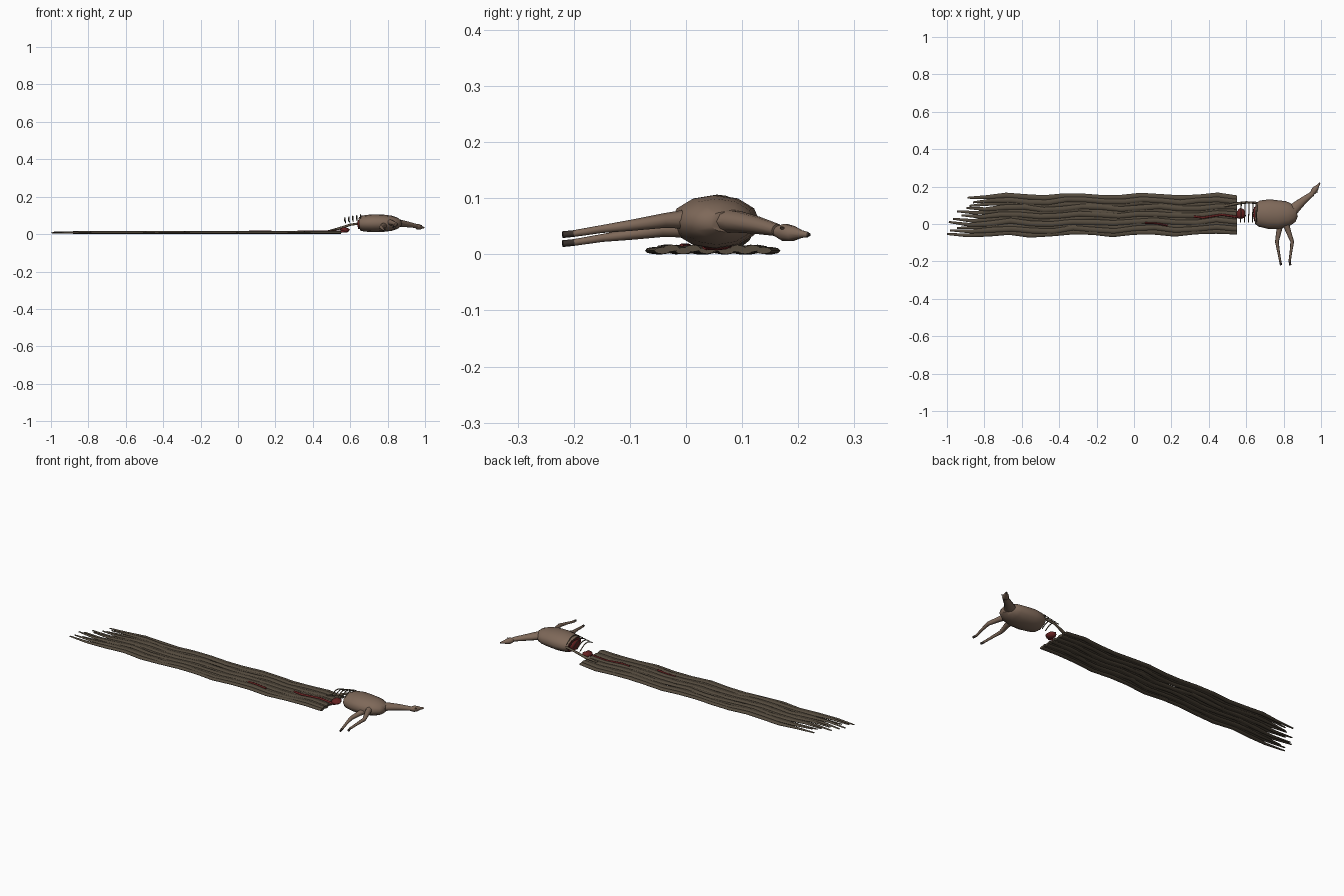
import bpy, bmesh, math, random
from mathutils import Vector

random.seed(4)
if "Cube" in bpy.data.objects:
    bpy.data.objects.remove(bpy.data.objects["Cube"])


def material(name, rgb):
    m = bpy.data.materials.new(name)
    m.use_nodes = True
    m.diffuse_color = (*rgb, 1)
    m.node_tree.nodes["Principled BSDF"].inputs["Base Color"].default_value = (*rgb, 1)
    return m


HIDE = material("brown hide", (0.21, 0.14, 0.1))
STRAND = material("dark bark brown", (0.09, 0.07, 0.048))
HOOF = material("dark hoof", (0.04, 0.03, 0.025))
FLESH = material("dark red flesh", (0.13, 0.015, 0.015))
BONE = material("dull bone", (0.12, 0.09, 0.06))


def loft(name, path, mats, sides=10, pick=None):
    """Sweep an oval along points (x, y, z, half width, half height)."""
    bm = bmesh.new()
    pts = [Vector(p[:3]) for p in path]
    rings = []
    for i, p in enumerate(path):
        t = (pts[min(i + 1, len(pts) - 1)] - pts[max(i - 1, 0)]).normalized()
        side = Vector((0, 0, 1)).cross(t).normalized()
        up = t.cross(side)
        rings.append([bm.verts.new(pts[i] + side * p[3] * math.cos(a) + up * p[4] * math.sin(a))
                      for a in (math.tau * k / sides for k in range(sides))])
    for i, (a, b) in enumerate(zip(rings, rings[1:])):
        for k in range(sides):
            n = (k + 1) % sides
            f = bm.faces.new((a[k], a[n], b[n], b[k]))
            f.material_index = pick(i) if pick else 0
    bm.faces.new(rings[0][::-1]).material_index = pick(-1) if pick else 0
    bm.faces.new(rings[-1]).material_index = pick(len(path) - 2) if pick else 0
    return finish(name, bm, mats)


def finish(name, bm, mats):
    bmesh.ops.recalc_face_normals(bm, faces=bm.faces)
    me = bpy.data.meshes.new(name)
    bm.to_mesh(me)
    bm.free()
    for m in mats:
        me.materials.append(m)
    ob = bpy.data.objects.new(name, me)
    bpy.context.collection.objects.link(ob)
    bpy.ops.object.select_all(action="DESELECT")
    ob.select_set(True)
    bpy.context.view_layer.objects.active = ob
    bpy.ops.object.shade_smooth_by_angle(angle=math.radians(50))
    return ob


def blob(name, centre, size, mat):
    bm = bmesh.new()
    bmesh.ops.create_icosphere(bm, subdivisions=2, radius=1)
    for v in bm.verts:
        j = random.uniform(0.85, 1.1)
        v.co = Vector(c + s * j * q for c, s, q in zip(centre, size, v.co))
    return finish(name, bm, [mat])


# Torso, torn open at the back end
loft("torso", [
    (0.65, 0.057, 0.055, 0.056, 0.036),
    (0.67, 0.056, 0.057, 0.070, 0.043),
    (0.72, 0.053, 0.058, 0.079, 0.048),
    (0.77, 0.050, 0.058, 0.077, 0.047),
    (0.82, 0.055, 0.058, 0.068, 0.041),
    (0.85, 0.062, 0.058, 0.052, 0.031),
    (0.866, 0.068, 0.058, 0.028, 0.018)],
    [HIDE, FLESH], 12, lambda i: 1 if i < 0 else 0)

# Neck and head
loft("neck", [
    (0.825, 0.055, 0.060, 0.036, 0.024),
    (0.865, 0.090, 0.058, 0.028, 0.020),
    (0.905, 0.125, 0.052, 0.020, 0.016),
    (0.955, 0.163, 0.043, 0.013, 0.011)], [HIDE])
loft("head", [
    (0.950, 0.160, 0.041, 0.010, 0.009),
    (0.962, 0.176, 0.039, 0.017, 0.016),
    (0.972, 0.190, 0.037, 0.015, 0.014),
    (0.984, 0.206, 0.036, 0.007, 0.007),
    (0.991, 0.217, 0.035, 0.005, 0.005)], [HIDE])
loft("nose", [
    (0.990, 0.215, 0.035, 0.005, 0.005),
    (0.995, 0.220, 0.035, 0.003, 0.003)], [HOOF], 8)
for name, sx, sy, z in (("left_ear", 0.985, 0.168, 0.046), ("right_ear", 0.951, 0.184, 0.044)):
    loft(name, [
        (0.964, 0.177, 0.045, 0.005, 0.004),
        ((0.964 + sx) / 2, (0.177 + sy) / 2, z, 0.005, 0.003),
        (sx, sy, z + 0.003, 0.001, 0.001)], [HIDE], 6)

# Front legs with hooves
for name, hip, knee, foot, z in (
        ("lower_leg", 0.785, 0.764, 0.782, 0.048),
        ("upper_leg", 0.805, 0.846, 0.832, 0.064)):
    loft(name, [
        (hip, 0.020, z, 0.020, 0.019),
        ((hip + knee) / 2, -0.040, z - 0.004, 0.014, 0.013),
        (knee, -0.095, z - 0.012, 0.010, 0.010),
        ((knee + foot) / 2, -0.150, z - 0.019, 0.007, 0.007),
        (foot, -0.200, z - 0.027, 0.006, 0.006),
        (foot + 0.004, -0.220, z - 0.029, 0.006, 0.006)],
        [HIDE, HOOF], 8, lambda i: 1 if i > 3 else 0)

# Exposed spine and ribs
loft("spine", [
    (0.48, 0.095, 0.016, 0.005, 0.004),
    (0.54, 0.108, 0.030, 0.008, 0.007),
    (0.60, 0.116, 0.050, 0.006, 0.006),
    (0.67, 0.112, 0.060, 0.006, 0.006)], [BONE], 8)
for n in range(5):
    x, z = 0.572 + 0.021 * n, 0.046 + 0.004 * n
    loft(f"rib_{n + 1}", [
        (x + 0.002 - 0.004 * s, 0.115 - 0.105 * s,
         z + 0.042 * math.sin(math.pi * (0.1 + 0.72 * s)), 0.0028, 0.0028)
        for s in (k / 7 for k in range(8))], [BONE], 6)

# Torn flesh between the torso and the strands
blob("torn_flesh_front", (0.652, 0.055, 0.052), (0.016, 0.045, 0.028), FLESH)
blob("torn_flesh_back", (0.572, 0.055, 0.022), (0.026, 0.032, 0.015), FLESH)
loft("entrail", [
    (x, 0.042 + 0.008 * math.sin(x * 30), 0.014, 0.006, 0.006)
    for x in (0.32, 0.37, 0.42, 0.47, 0.52, 0.57)], [FLESH], 8)
loft("small_entrail", [
    (x, -0.004 + 0.01 * math.sin(x * 20), 0.013, 0.005, 0.006)
    for x in (0.06, 0.10, 0.14, 0.18)], [FLESH], 8)

# Long bundle of wavy strands, tapering at the far end
COUNT, STEPS = 11, 14
for n in range(COUNT):
    u = n / (COUNT - 1)
    tip = -1.0 + 0.11 * u * u + random.choice((0, 0.015, 0.05)) * (0 < n < COUNT - 1)
    phase = random.uniform(-0.8, 0.8)
    path = []
    for k in range(STEPS + 1):
        s = k / STEPS
        x = 0.55 + (tip - 0.55) * s
        y = -0.041 + 0.185 * u - 0.014 * s * (1 - u)
        y += 0.008 * math.sin(x * 17 + phase) + random.uniform(-0.004, 0.004)
        r = 0.35 if k == STEPS else 0.7 if k == STEPS - 1 else 1
        z = 0.0085 + (0.002 if n % 2 else -0.002) + random.uniform(-0.0005, 0.0005)
        path.append((x, y, z, 0.0145 * r, 0.0062 * r))
    loft(f"strand_{n + 1}", path, [STRAND], 8)
